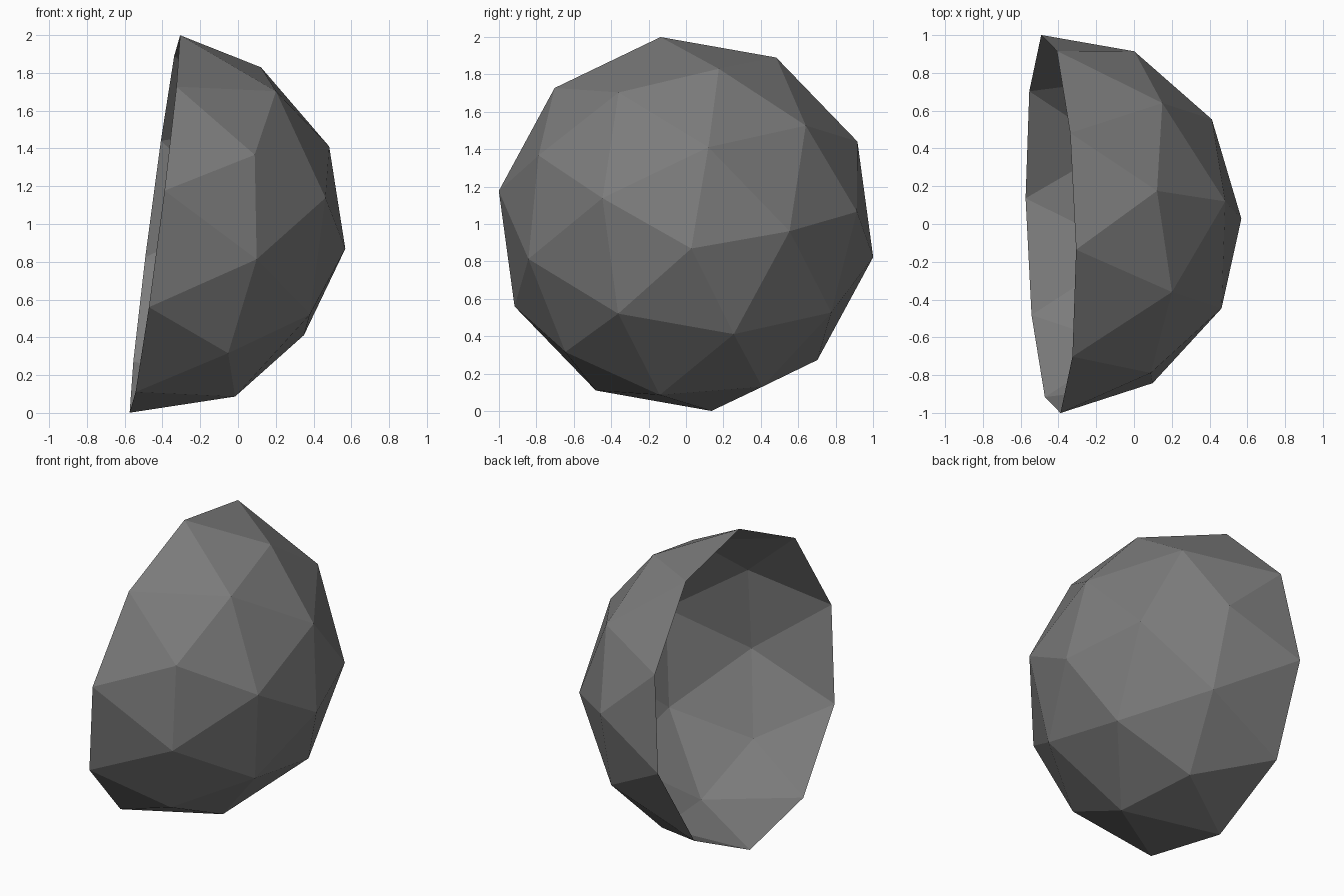
import bpy
import bmesh
from mathutils import Matrix, Vector

if "Cube" in bpy.data.objects:
    bpy.data.objects.remove(bpy.data.objects["Cube"], do_unlink=True)

RADIUS = 1.017
CENTRE = Vector((-0.44, 0.0, 1.0))

# Dark grey material
grey = bpy.data.materials.new("dark_grey")
grey.use_nodes = True
colour = (0.2, 0.2, 0.2, 1.0)
grey.diffuse_color = colour
grey.node_tree.nodes["Principled BSDF"].inputs["Base Color"].default_value = colour

# Tilted frame: the dome bulges along axis, side fixes the turn about it
axis = Vector((1.0, 0.028, -0.13)).normalized()
side = Vector((0.0, 0.955, 0.13))
side = (side - axis * side.dot(axis)).normalized()
turn = Matrix((side, axis.cross(side), axis)).transposed().to_4x4()

# Open geodesic half shell: upper half of an icosphere, cut at its equator
bm = bmesh.new()
bmesh.ops.create_icosphere(bm, subdivisions=2, radius=RADIUS)
lower = [v for v in bm.verts if v.co.z < -0.01]
bmesh.ops.delete(bm, geom=lower, context="VERTS")
bmesh.ops.transform(bm, matrix=Matrix.Translation(CENTRE) @ turn, verts=bm.verts)
for face in bm.faces:
    face.smooth = False

mesh = bpy.data.meshes.new("half_dome_shell")
bm.to_mesh(mesh)
bm.free()
mesh.materials.append(grey)
shell = bpy.data.objects.new("half_dome_shell", mesh)
bpy.context.collection.objects.link(shell)
